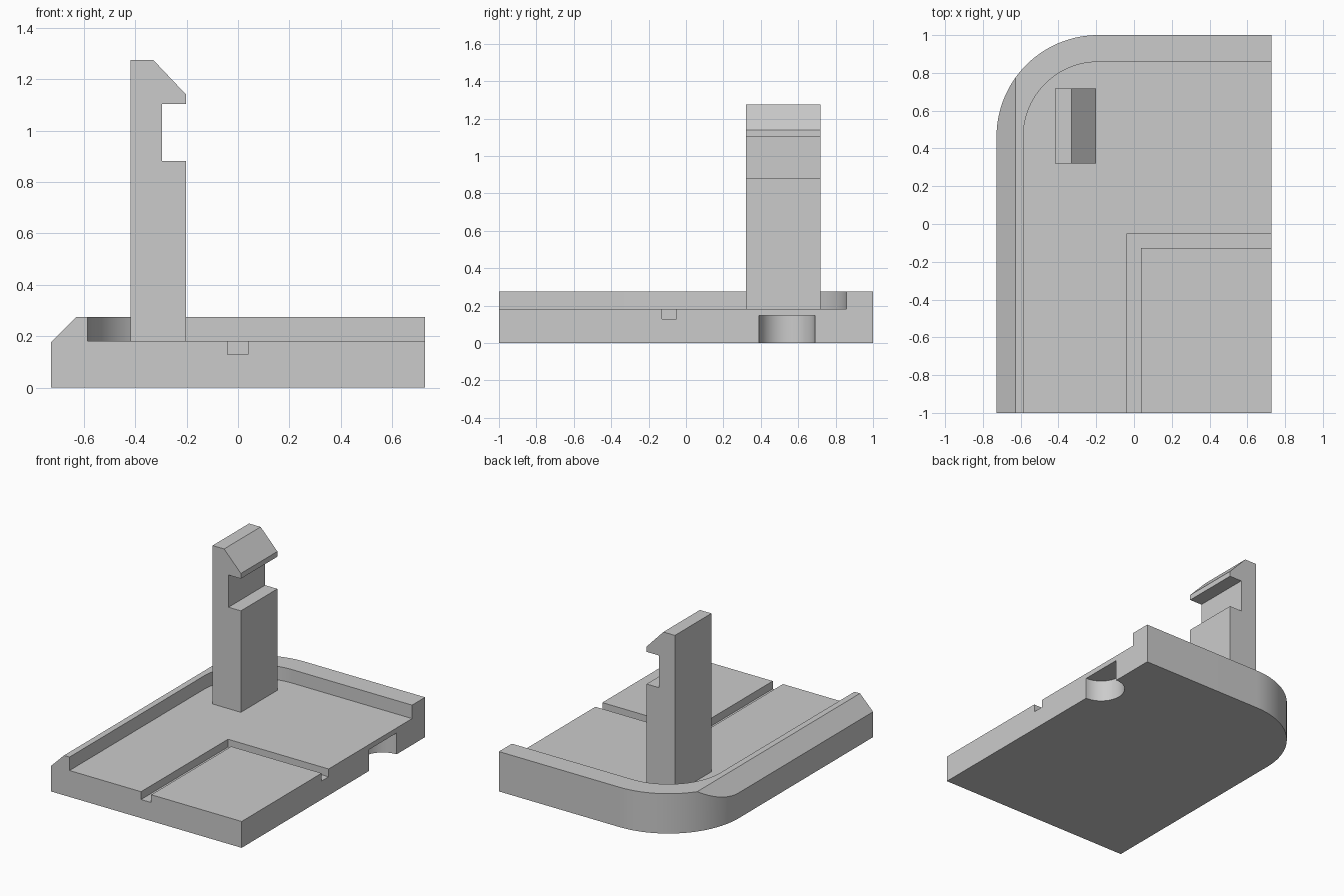
import bpy, bmesh, math

if "Cube" in bpy.data.objects:
    bpy.data.objects.remove(bpy.data.objects["Cube"])

GREY = bpy.data.materials.new("plain grey")
GREY.use_nodes = True
GREY.diffuse_color = (0.6, 0.6, 0.6, 1)
GREY.node_tree.nodes["Principled BSDF"].inputs["Base Color"].default_value = (0.6, 0.6, 0.6, 1)

LEFT, RIGHT, FRONT, BACK = -0.728, 0.728, -1.0, 1.0
FLOOR, TOP = 0.182, 0.275
CORNER = (-0.19, 0.462)
RIM = 0.142
OVER = 0.1  # cutter overshoot


def prism(name, outline, low, high, axis="z"):
    """Extrude a 2D outline: xy along z, or xz along y."""
    place = (lambda a, b, h: (a, b, h)) if axis == "z" else (lambda a, b, h: (a, h, b))
    bm = bmesh.new()
    face = bm.faces.new([bm.verts.new(place(a, b, low)) for a, b in outline])
    side = bmesh.ops.extrude_face_region(bm, geom=[face])
    shift = (0, 0, high - low) if axis == "z" else (0, high - low, 0)
    moved = [v for v in side["geom"] if isinstance(v, bmesh.types.BMVert)]
    bmesh.ops.translate(bm, verts=moved, vec=shift)
    bmesh.ops.recalc_face_normals(bm, faces=bm.faces)
    mesh = bpy.data.meshes.new(name)
    bm.to_mesh(mesh)
    bm.free()
    mesh.materials.append(GREY)
    obj = bpy.data.objects.new(name, mesh)
    bpy.context.collection.objects.link(obj)
    return obj


def arc(center, rx, ry, start, end, steps=32):
    angles = [math.radians(start + (end - start) * i / steps) for i in range(steps + 1)]
    return [(center[0] + rx * math.cos(a), center[1] + ry * math.sin(a)) for a in angles]


def rounded_plate(inset, extra):
    """Rectangle with one large rounded corner at the back."""
    rx = CORNER[0] - LEFT - inset
    ry = BACK - CORNER[1] - inset
    return ([(LEFT + inset, FRONT - extra), (RIGHT + extra, FRONT - extra),
             (RIGHT + extra, BACK - inset)] + arc(CORNER, rx, ry, 90, 180))


def rect(x0, x1, y0, y1):
    return [(x0, y0), (x1, y0), (x1, y1), (x0, y1)]


def select_only(obj):
    bpy.ops.object.select_all(action="DESELECT")
    obj.select_set(True)
    bpy.context.view_layer.objects.active = obj


def cut(target, cutter):
    cutter.hide_render = True
    mod = target.modifiers.new("cut", "BOOLEAN")
    mod.operation, mod.solver, mod.object = "DIFFERENCE", "EXACT", cutter
    select_only(target)
    bpy.ops.object.modifier_apply(modifier=mod.name)
    bpy.data.objects.remove(cutter)


# Base plate with the rounded back corner
base = prism("base_plate", rounded_plate(0, 0), 0, TOP)

# Recessed floor, open at the front and on the left side
cut(base, prism("recess_cutter", rounded_plate(RIM, OVER), FLOOR, TOP + OVER))

# Chamfer along the outer top edge of the right wall
bevel = [(LEFT - OVER, 0.175 - OVER), (-0.628 + OVER, TOP + OVER), (LEFT - OVER, TOP + OVER)]
cut(base, prism("chamfer_cutter", bevel, FRONT - OVER, BACK + OVER, "y"))

# L-shaped groove in the floor
groove = [(-0.04, FRONT - OVER), (0.038, FRONT - OVER), (0.038, -0.128),
          (RIGHT + OVER, -0.128), (RIGHT + OVER, -0.052), (-0.04, -0.052)]
cut(base, prism("groove_cutter", groove, 0.128, FLOOR + 0.05))

# Half-round notch under the left edge
notch = arc((RIGHT, 0.54), 0.15, 0.15, 90, 270)
notch += [(RIGHT + OVER, 0.39), (RIGHT + OVER, 0.69)]
cut(base, prism("notch_cutter", notch, -OVER, 0.147))

select_only(base)
bpy.ops.object.shade_smooth_by_angle(angle=math.radians(25))

# Upright post with a hooked tip
hook = [(-0.418, FLOOR), (-0.202, FLOOR), (-0.202, 0.882), (-0.296, 0.882),
        (-0.296, 1.104), (-0.202, 1.104), (-0.202, 1.14), (-0.33, 1.275), (-0.418, 1.275)]
prism("hook_post", hook, 0.32, 0.718, "y")
